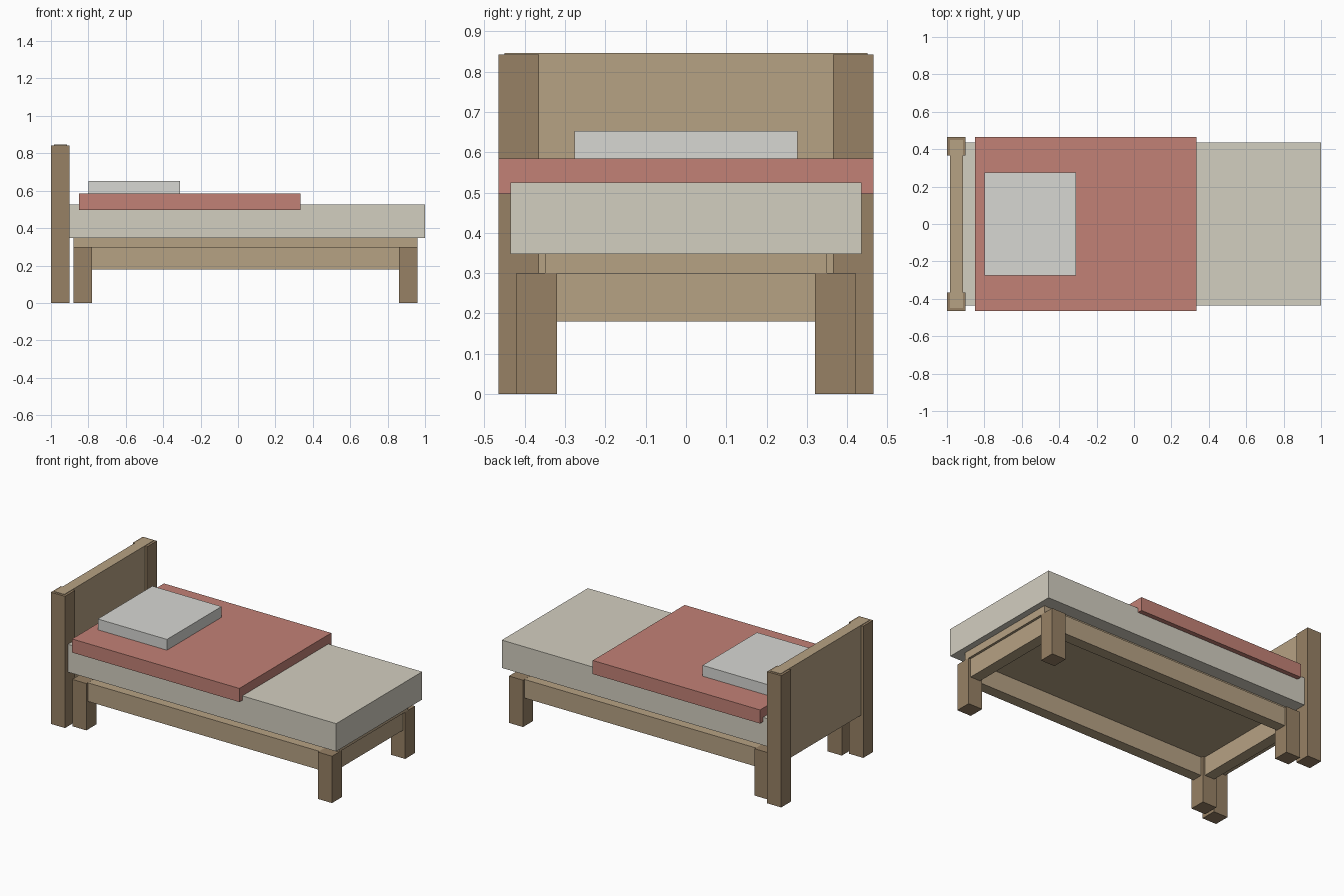
import bpy

if "Cube" in bpy.data.objects:
    bpy.data.objects.remove(bpy.data.objects["Cube"])


def material(name, rgb):
    m = bpy.data.materials.new(name)
    m.diffuse_color = (*rgb, 1)
    m.use_nodes = True
    m.node_tree.nodes["Principled BSDF"].inputs["Base Color"].default_value = m.diffuse_color
    return m


dark_wood = material("dark wood", (0.31, 0.22, 0.13))
light_wood = material("light wood", (0.47, 0.36, 0.23))
cream = material("cream fabric", (0.65, 0.62, 0.53))
red = material("red fabric", (0.54, 0.22, 0.18))
white = material("pillow fabric", (0.68, 0.68, 0.65))


def box(name, x, y, z, mat):
    """Box from (min, max) ranges on each axis."""
    bpy.ops.mesh.primitive_cube_add(size=1, location=[(a + b) / 2 for a, b in (x, y, z)])
    o = bpy.context.object
    o.name = name
    o.scale = [b - a for a, b in (x, y, z)]
    bpy.ops.object.transform_apply(location=False, rotation=False, scale=True)
    o.data.materials.append(mat)
    return o


def pair(name, x, y, z, mat):
    """The same box on the front (-y) and back (+y) side."""
    box("front_" + name, x, (-y[1], -y[0]), z, mat)
    box("back_" + name, x, y, z, mat)


# headboard and its posts
pair("head_post", (-1.0, -0.90), (0.365, 0.465), (0, 0.843), dark_wood)
box("headboard", (-0.985, -0.915), (-0.45, 0.45), (0.27, 0.846), light_wood)

# legs
pair("head_leg", (-0.88, -0.78), (0.32, 0.42), (0, 0.30), dark_wood)
pair("foot_leg", (0.86, 0.96), (0.32, 0.42), (0, 0.30), dark_wood)

# rails, set back from the leg faces
pair("side_rail", (-0.80, 0.88), (0.335, 0.405), (0.18, 0.299), light_wood)
box("head_rail", (-0.865, -0.795), (-0.34, 0.34), (0.18, 0.299), light_wood)
box("foot_rail", (0.875, 0.945), (-0.34, 0.34), (0.18, 0.299), light_wood)

# base board under the mattress
box("base_board", (-0.88, 0.96), (-0.35, 0.35), (0.299, 0.347), light_wood)

# bedding
box("mattress", (-0.915, 1.0), (-0.435, 0.435), (0.347, 0.525), cream)
box("blanket", (-0.85, 0.335), (-0.465, 0.465), (0.497, 0.584), red)
box("pillow", (-0.80, -0.31), (-0.276, 0.276), (0.58, 0.653), white)
